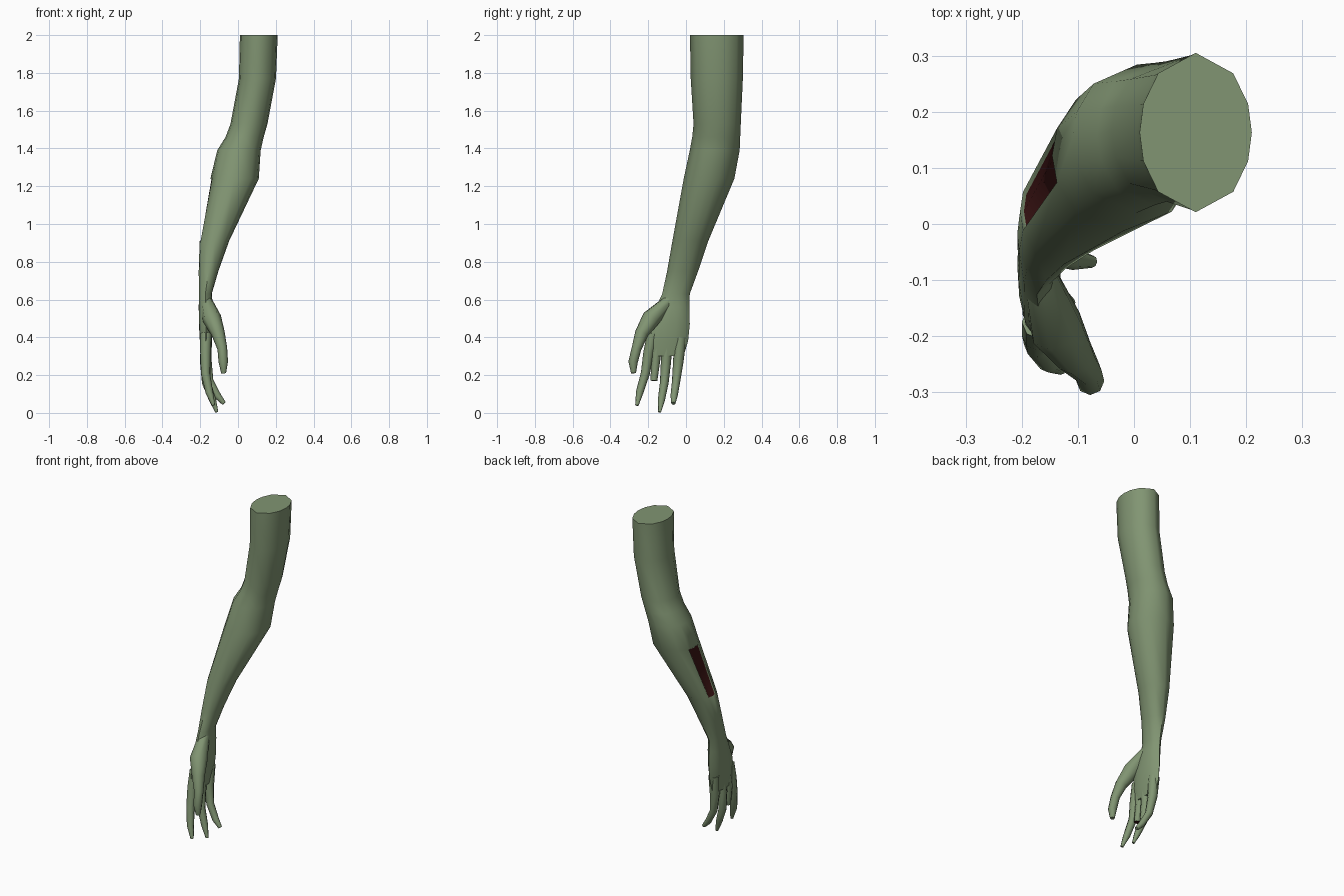
import bpy, bmesh, math
from mathutils import Vector

if "Cube" in bpy.data.objects:
    bpy.data.objects.remove(bpy.data.objects["Cube"])


def material(name, rgb):
    m = bpy.data.materials.new(name)
    m.diffuse_color = (*rgb, 1)
    m.use_nodes = True
    m.node_tree.nodes["Principled BSDF"].inputs["Base Color"].default_value = m.diffuse_color
    return m


skin = material("skin", (0.22, 0.30, 0.17))
flesh = material("flesh", (0.045, 0.007, 0.007))


def loft(bm, rings):
    """Skin a list of point rings and cap both ends; returns bands of faces."""
    loops = [[bm.verts.new(p) for p in ring] for ring in rings]
    n = len(loops[0])
    bands = [[bm.faces.new((a[j], a[(j + 1) % n], b[(j + 1) % n], b[j])) for j in range(n)]
             for a, b in zip(loops, loops[1:])]
    bm.faces.new(loops[0])
    end = bm.faces.new(loops[-1])
    bmesh.ops.recalc_face_normals(bm, faces=bm.faces[:])
    return bands, end


def finish(bm, name):
    me = bpy.data.meshes.new(name)
    bm.to_mesh(me)
    bm.free()
    me.materials.append(skin)
    me.materials.append(flesh)
    ob = bpy.data.objects.new(name, me)
    bpy.context.collection.objects.link(ob)
    bpy.ops.object.select_all(action='DESELECT')
    ob.select_set(True)
    bpy.context.view_layer.objects.active = ob
    bpy.ops.object.shade_smooth_by_angle(angle=math.radians(60))
    return ob


# Arm and palm: z, centre x, centre y, half depth x, half width y
SECTIONS = [
    (2.00, 0.110, 0.163, 0.100, 0.142),
    (1.77, 0.103, 0.163, 0.098, 0.138),
    (1.53, 0.058, 0.165, 0.098, 0.125),
    (1.46, 0.035, 0.160, 0.101, 0.127),
    (1.39, 0.005, 0.152, 0.115, 0.132),
    (1.24, -0.018, 0.122, 0.128, 0.134),
    (0.91, -0.125, 0.023, 0.078, 0.095),
    (0.75, -0.156, -0.018, 0.052, 0.082),
    (0.63, -0.173, -0.053, 0.034, 0.073),
    (0.56, -0.170, -0.070, 0.038, 0.088),
    (0.47, -0.169, -0.090, 0.038, 0.110),
    (0.38, -0.170, -0.102, 0.032, 0.113),
    (0.30, -0.172, -0.105, 0.022, 0.092),
]
ANGLES = [math.radians(a) for a in (0, 21, 48, 90, 132, 159, 180, 201, 228, 270, 312, 339)]

bm = bmesh.new()
bands, _ = loft(bm, [[(cx + rx * math.cos(a), cy + ry * math.sin(a), z) for a in ANGLES]
                     for z, cx, cy, rx, ry in SECTIONS])
# Sunken wound on the outer forearm
wound = bands[5][5:7]
bmesh.ops.inset_region(bm, faces=wound, thickness=0.005, depth=-0.006, use_even_offset=True)
for f in wound:
    f.material_index = 1
finish(bm, "arm")


def finger(name, path, severed=False, sides=8):
    """Tapered tube along (x, y, z, radius) points."""
    pts = [Vector(p[:3]) for p in path]
    rings = []
    for i, p in enumerate(pts):
        t = (pts[min(i + 1, len(pts) - 1)] - pts[max(i - 1, 0)]).normalized()
        u = Vector((0, 1, 0))
        u = (u - t * u.dot(t)).normalized()
        v = t.cross(u)
        r = path[i][3]
        rings.append([p + r * (u * math.cos(k * math.tau / sides) + v * math.sin(k * math.tau / sides))
                      for k in range(sides)])
    fb = bmesh.new()
    _, end = loft(fb, rings)
    if severed:
        end.material_index = 1
    finish(fb, name)


finger("thumb", [(-0.170, -0.085, 0.60, 0.030), (-0.138, -0.185, 0.50, 0.050),
                 (-0.105, -0.235, 0.42, 0.036), (-0.083, -0.262, 0.34, 0.026),
                 (-0.078, -0.280, 0.27, 0.025), (-0.076, -0.278, 0.21, 0.013)])
finger("index_finger", [(-0.170, -0.175, 0.42, 0.030), (-0.172, -0.198, 0.32, 0.028),
                        (-0.172, -0.215, 0.21, 0.024), (-0.152, -0.245, 0.11, 0.020),
                        (-0.130, -0.260, 0.04, 0.009)])
finger("middle_finger_stub", [(-0.172, -0.150, 0.38, 0.026), (-0.175, -0.160, 0.28, 0.024),
                              (-0.165, -0.170, 0.17, 0.018)], severed=True)
finger("ring_finger", [(-0.170, -0.100, 0.38, 0.028), (-0.174, -0.106, 0.27, 0.027),
                       (-0.168, -0.115, 0.16, 0.023), (-0.135, -0.130, 0.07, 0.019),
                       (-0.112, -0.140, 0.004, 0.008)])
finger("little_finger", [(-0.170, -0.030, 0.40, 0.032), (-0.168, -0.040, 0.28, 0.028),
                         (-0.152, -0.052, 0.17, 0.022), (-0.108, -0.063, 0.09, 0.019),
                         (-0.074, -0.067, 0.05, 0.011)])
